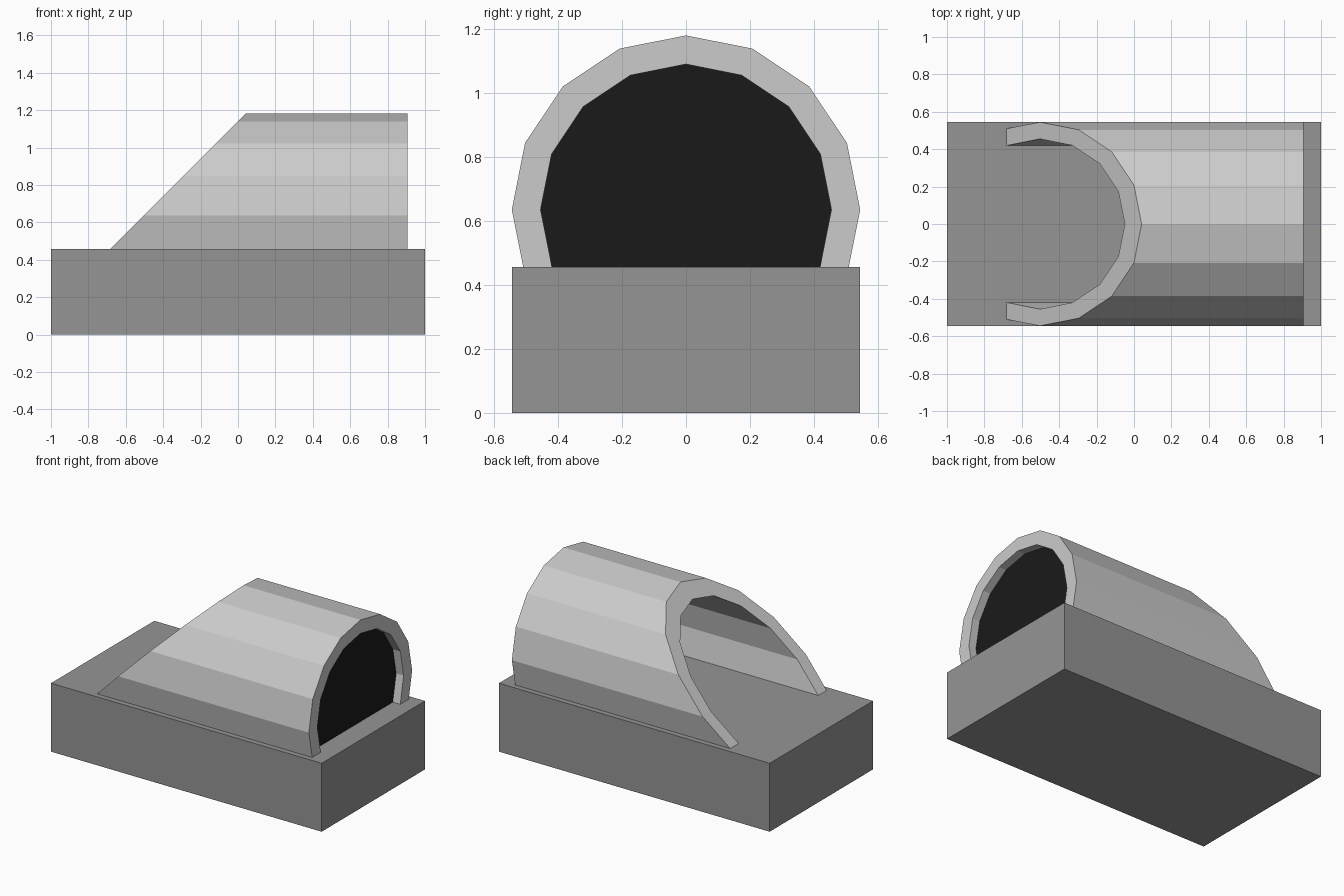
import bpy, math

if "Cube" in bpy.data.objects:
    bpy.data.objects.remove(bpy.data.objects["Cube"])

BASE_TOP = 0.457      # top of the base block
AXIS_Z = 0.636        # height of the arch axis
R_OUT, R_IN = 0.545, 0.455
X_END = 0.905         # upright end of the arch
SLANT = 1.14          # sloped end lies on x = z - SLANT
X_PANEL = 0.85


def material(name, v):
    m = bpy.data.materials.new(name)
    m.diffuse_color = (v, v, v, 1)
    m.use_nodes = True
    m.node_tree.nodes["Principled BSDF"].inputs["Base Color"].default_value = m.diffuse_color
    return m


def add_mesh(name, verts, faces, mat=None):
    me = bpy.data.meshes.new(name)
    me.from_pydata(verts, [], faces)
    if mat:
        me.materials.append(mat)
    ob = bpy.data.objects.new(name, me)
    bpy.context.collection.objects.link(ob)
    return ob


def arc(r):
    """16-sided circle in (y, z), clipped at the base top, from -y to +y."""
    pt = lambda i: (r * math.sin(i * math.pi / 8), AXIS_Z + r * math.cos(i * math.pi / 8))
    pts = [pt(i) for i in range(-4, 5)]
    (y0, z0), (y1, z1) = pt(4), pt(5)
    foot = y0 + (y1 - y0) * (z0 - BASE_TOP) / (z0 - z1)
    return [(-foot, BASE_TOP)] + pts + [(foot, BASE_TOP)]


# Base block
bpy.ops.mesh.primitive_cube_add(size=1, location=(0, 0, BASE_TOP / 2))
base = bpy.context.object
base.name = "base_block"
base.scale = (2, 2 * R_OUT, BASE_TOP)
base.data.materials.append(material("dark_grey", 0.3))

# Arched shell: upright at +x, sloped at -x
profile = arc(R_OUT) + arc(R_IN)[::-1]
n = len(profile)
verts = [(X_END, y, z) for y, z in profile] + [(z - SLANT, y, z) for y, z in profile]
faces = [(i, (i + 1) % n, n + (i + 1) % n, n + i) for i in range(n)]
half = n // 2
for k in range(half - 1):     # end rims
    a, b, c, d = k, k + 1, n - 2 - k, n - 1 - k
    faces += [(d, c, b, a), (n + a, n + b, n + c, n + d)]
add_mesh("arched_shell", verts, faces)

# Dark panel closing the upright opening
inner = arc(R_IN)
add_mesh("opening_panel", [(X_PANEL, y, z) for y, z in inner],
         [tuple(range(len(inner)))[::-1]], material("black", 0.01))
